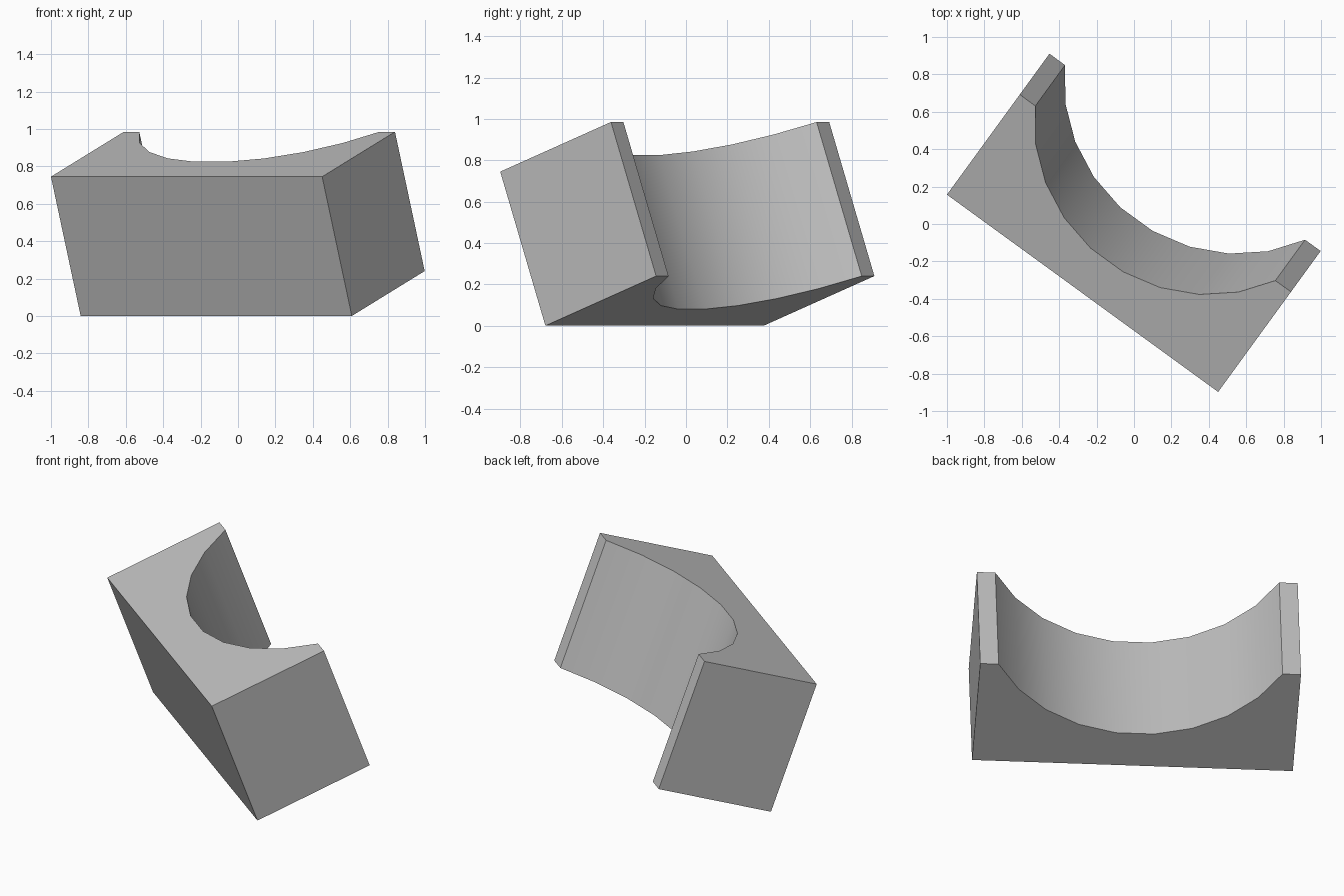
import bpy
import bmesh
from math import sin, cos, radians
from mathutils import Vector, Matrix

cube = bpy.data.objects.get("Cube")
if cube:
    bpy.data.objects.remove(cube, do_unlink=True)

# Block dimensions in its own untilted frame
WIDTH, HEIGHT, DEPTH = 1.793, 0.704, 0.792
ARC_RADIUS, ARC_CENTRE, ARC_HALF = 0.90, 1.128, radians(61.85)
SEGMENTS = 9

grey = bpy.data.materials.new("plain grey")
grey.use_nodes = True
colour = (0.52, 0.52, 0.52, 1)
grey.diffuse_color = colour
grey.node_tree.nodes["Principled BSDF"].inputs["Base Color"].default_value = colour

# Cradle profile: rectangle with a round channel in its upper edge
profile = [(0, HEIGHT), (0, 0), (WIDTH, 0), (WIDTH, HEIGHT)]
for i in range(SEGMENTS + 1):
    a = ARC_HALF * (1 - 2 * i / SEGMENTS)
    profile.append((WIDTH / 2 + ARC_RADIUS * sin(a), ARC_CENTRE - ARC_RADIUS * cos(a)))

bm = bmesh.new()
face = bm.faces.new([bm.verts.new((u, v, 0)) for u, v in profile])
extruded = bmesh.ops.extrude_face_region(bm, geom=[face], use_keep_orig=True)["geom"]
bmesh.ops.translate(bm, vec=(0, 0, -DEPTH),
                    verts=[g for g in extruded if isinstance(g, bmesh.types.BMVert)])
bmesh.ops.recalc_face_normals(bm, faces=bm.faces)
mesh = bpy.data.meshes.new("cradle_block")
bm.to_mesh(mesh)
bm.free()
mesh.materials.append(grey)
block = bpy.data.objects.new("cradle_block", mesh)
bpy.context.collection.objects.link(block)

# Tilt the block so it rests on its lower long edge
across = Vector((1.45, -1.055, 0)).normalized()
up = Vector((0.39, 0.535, 0.24))
up = (up - across * up.dot(across)).normalized()
axes = Matrix((across, up, across.cross(up))).transposed()
block.matrix_world = Matrix.Translation((-1.0, 0.157, 0.745)) @ axes.to_4x4()

# Smooth channel with sharp block edges
bpy.ops.object.select_all(action='DESELECT')
block.select_set(True)
bpy.context.view_layer.objects.active = block
bpy.ops.object.shade_smooth_by_angle(angle=radians(30))
